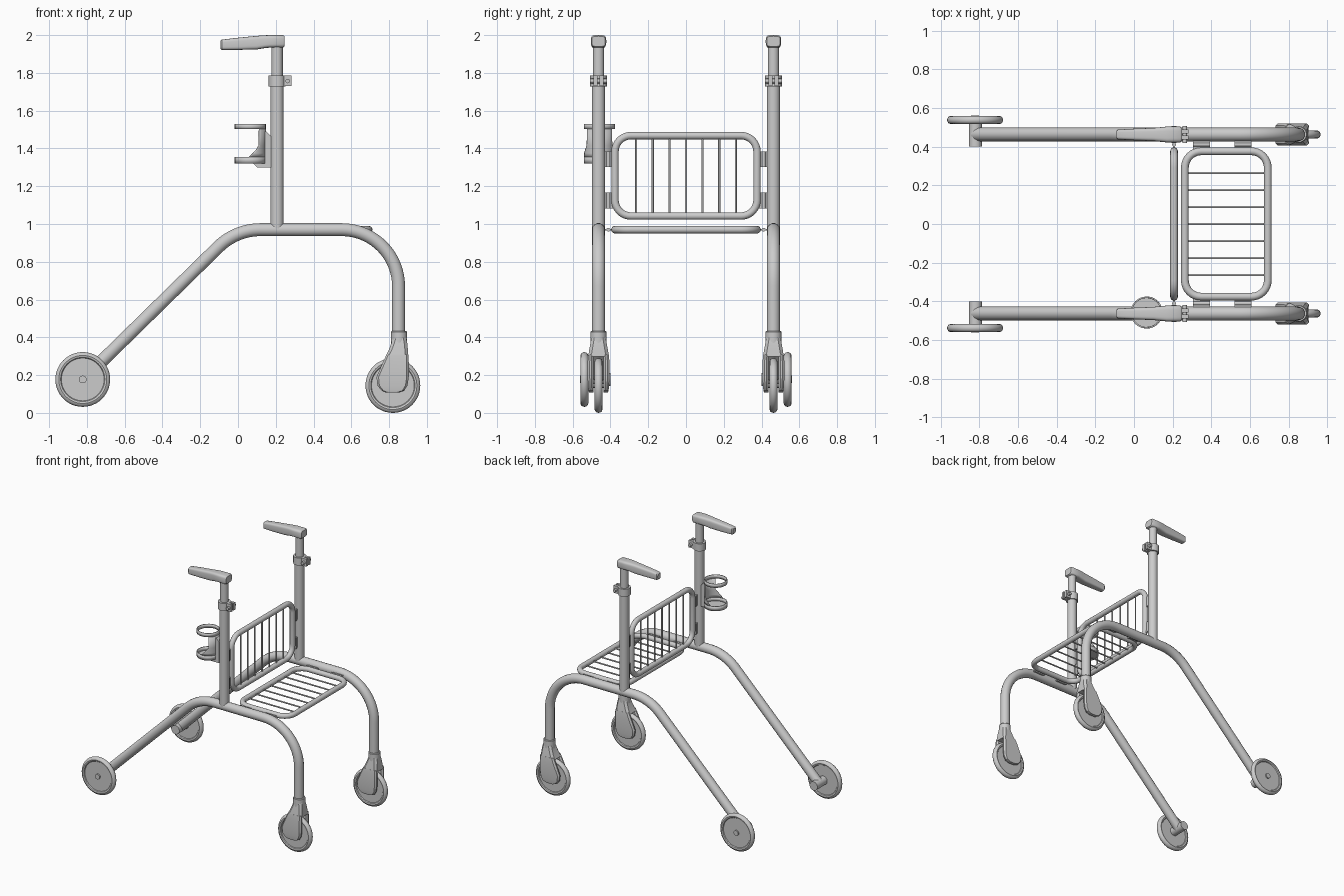
import bpy, bmesh, math
from math import sin, cos, pi, radians
from mathutils import Vector

if "Cube" in bpy.data.objects:
    bpy.data.objects.remove(bpy.data.objects["Cube"])

Y = 0.463      # side frame offset
SX = 0.207     # stem position along x


def finish(ob, angle=35):
    bpy.ops.object.select_all(action='DESELECT')
    ob.select_set(True)
    bpy.context.view_layer.objects.active = ob
    bpy.ops.object.shade_smooth_by_angle(angle=radians(angle))
    return ob


def loft(name, groups, angle=35):
    """Each group is a list of closed rings, skinned together and capped."""
    bm = bmesh.new()
    for rings in groups:
        vs = [[bm.verts.new(p) for p in r] for r in rings]
        n = len(vs[0])
        for a, b in zip(vs, vs[1:]):
            for i in range(n):
                j = (i + 1) % n
                bm.faces.new((a[i], a[j], b[j], b[i]))
        bm.faces.new(vs[0][::-1])
        bm.faces.new(vs[-1])
    bmesh.ops.recalc_face_normals(bm, faces=bm.faces)
    me = bpy.data.meshes.new(name)
    bm.to_mesh(me)
    bm.free()
    ob = bpy.data.objects.new(name, me)
    bpy.context.collection.objects.link(ob)
    return finish(ob, angle)


def lathe(center, axis, profile, n=32):
    """Rings from a (radius, offset) profile around the x, y or z axis."""
    c, k = Vector(center), 'xyz'.index(axis)
    rings = []
    for r, h in profile:
        ring = []
        for i in range(n):
            a = 2 * pi * i / n
            p = [0, 0, 0]
            p[k], p[(k + 1) % 3], p[(k + 2) % 3] = h, r * cos(a), r * sin(a)
            ring.append(c + Vector(p))
        rings.append(ring)
    return rings


def rod(center, axis, r, half, n=24):
    return lathe(center, axis, [(r, -half), (r, half)], n)


def box(x0, x1, y0, y1, z0, z1):
    return [[(x0, y0, z), (x1, y0, z), (x1, y1, z), (x0, y1, z)] for z in (z0, z1)]


def tube(name, pts, r, cyclic=False):
    cu = bpy.data.curves.new(name, 'CURVE')
    cu.dimensions = '3D'
    cu.bevel_depth, cu.bevel_resolution, cu.use_fill_caps = r, 5, True
    sp = cu.splines.new('POLY')
    sp.points.add(len(pts) - 1)
    for p, q in zip(sp.points, pts):
        p.co = (*q, 1)
    sp.use_cyclic_u = cyclic
    ob = bpy.data.objects.new(name, cu)
    bpy.context.collection.objects.link(ob)
    bpy.ops.object.select_all(action='DESELECT')
    ob.select_set(True)
    bpy.context.view_layer.objects.active = ob
    bpy.ops.object.convert(target='MESH')
    return finish(bpy.context.object, 50)


def arc(cx, cz, r, a0, a1, n=12):
    return [(cx + r * cos(radians(a0 + (a1 - a0) * i / n)),
             cz + r * sin(radians(a0 + (a1 - a0) * i / n))) for i in range(n + 1)]


WHEEL = [(.02, -.022), (.02, -.012), (.113, -.012), (.117, -.018), (.127, -.021),
         (.137, -.017), (.143, -.009), (.145, 0)]
WHEEL += [(r, -h) for r, h in WHEEL[-2::-1]]

# Caster fork rows: z, x left, x right, half width
PLATE = [(.108, .785, .85, .05), (.118, .76, .88, .053), (.145, .738, .897, .056),
         (.19, .733, .904, .058), (.27, .768, .904, .058), (.31, .787, .902, .054)]
CROWN = [(.298, .78, .902, .055), (.33, .797, .9, .05), (.37, .812, .896, .043), (.40, .82, .89, .038)]


def slab(z, x0, x1, y0, y1, c=.012):
    """Chamfered rectangle ring at height z."""
    c = min(c, (y1 - y0) * .35)
    return [(x0 + c, y0, z), (x1 - c, y0, z), (x1, y0 + c, z), (x1, y1 - c, z),
            (x1 - c, y1, z), (x0 + c, y1, z), (x0, y1 - c, z), (x0, y0 + c, z)]


# Handle sections: x, centre z, half height, half width
GRIP = [(-.093, 1.949, .02, .018), (-.086, 1.949, .027, .025), (0, 1.954, .032, .03),
        (.1, 1.96, .036, .034), (.14, 1.965, .034, .038), (.17, 1.967, .033, .041),
        (.238, 1.967, .033, .041), (.247, 1.967, .027, .035)]


def grip_ring(x, zc, hz, hy, y, n=32):
    ring = []
    for i in range(n):
        c, s = cos(2 * pi * i / n), sin(2 * pi * i / n)
        ring.append((x, y + hy * math.copysign(abs(c) ** .5, c),
                     zc + hz * math.copysign(abs(s) ** .5, s)))
    return ring


for s, side in ((-1, "right"), (1, "left")):
    y = s * Y
    # bent side frame
    path = [(-.82, .177)] + arc(.12, .65, .32, 134, 90) + arc(.55, .67, .3, 90, 0, 18) + [(.85, .38)]
    tube(f"{side}_side_frame", [(x, y, z) for x, z in path], .035)
    # rear wheel and axle housing
    loft(f"{side}_rear_axle", [rod((-.82, s * .46, .177), 'y', .034, .06)])
    loft(f"{side}_rear_wheel", [lathe((-.822, s * .538, .177), 'y', WHEEL, 48)])
    # front caster
    loft(f"{side}_caster_wheel", [lathe((.82, y, .145), 'y', WHEEL, 48)])
    loft(f"{side}_caster_fork",
         [[slab(z, a, b, y + (.026 if t > 0 else -h), y + (h if t > 0 else -.026))
           for z, a, b, h in PLATE] for t in (-1, 1)]
         + [[slab(z, a, b, y - h, y + h, .016) for z, a, b, h in CROWN]], 30)
    loft(f"{side}_caster_socket", [lathe((.853, y, 0), 'z', [(.043, .34), (.043, .428), (.039, .433)])])
    loft(f"{side}_caster_axle", [rod((.82, y, .145), 'y', .012, .05)])
    # stem, sliding inner post and clamp
    loft(f"{side}_stem", [rod((SX, y, 1.375), 'z', .035, .4)])
    loft(f"{side}_inner_post", [rod((SX, y, 1.8), 'z', .03, .15)])
    loft(f"{side}_clamp",
         [rod((SX, y, 1.758), 'z', .045, .029)]
         + [box(.23, .283, y + a, y + b, 1.73, 1.787) for a, b in ((-.026, -.006), (.006, .026))]
         + [rod((.263, y, 1.757), 'y', .012, .045, 16)])
    # handle
    loft(f"{side}_handle", [[grip_ring(*g, y) for g in GRIP]], 40)
    # hinge brackets for seat and backrest
    y0, y1 = sorted((s * .385, s * .435))
    for i, x in enumerate((.35, .563)):
        loft(f"{side}_seat_bracket_{i + 1}",
             [box(x - .044, x + .044, y0, y1, .966, .974), rod((x, s * .411, .97), 'x', .01, .044, 12)])
    for i, z in enumerate((1.125, 1.343)):
        loft(f"{side}_backrest_bracket_{i + 1}",
             [box(SX - .004, SX + .004, y0, y1, z - .042, z + .042),
              rod((SX, s * .411, z), 'z', .01, .042, 12)])


def rack(name, place, u0, u1):
    """Rounded tube frame with seven wires; place maps (u, y) to 3D."""
    hy, r, um, hu = .376, .085, (u0 + u1) / 2, (u1 - u0) / 2
    pts = []
    for k, (a, b) in enumerate(((1, 1), (-1, 1), (-1, -1), (1, -1))):
        pts += arc(um + a * (hu - r), b * (hy - r), r, 90 * k, 90 * k + 90, 8)
    tube(name + "_frame", [place(u, v) for u, v in pts], .02, True)
    for i in range(-3, 4):
        tube(f"{name}_wire_{i + 4}", [place(u0, i * .088), place(u1, i * .088)], .0055)


rack("seat", lambda u, v: (u, v, .97), .263, .692)
rack("backrest", lambda u, v: (SX, v, u), 1.042, 1.468)

# cup holder: two rings, curved back panel, floor and bracket
CX, CY, R = .065, -.458, .083


def ring_band(z0, z1):
    prof = [(R - .008, z0), (R, z0), (R, z1), (R - .008, z1), (R - .008, z0)]
    return lathe((CX, CY, 0), 'z', prof, 40)


def cup_band(name, rows):
    """Curved sheet; rows give height and half angle about the back."""
    bm = bmesh.new()
    grid = []
    for z, half in rows:
        grid.append([bm.verts.new((CX + R * cos(radians(half * t / 12)),
                                   CY + R * sin(radians(half * t / 12)), z)) for t in range(-12, 13)])
    for a, b in zip(grid, grid[1:]):
        for i in range(24):
            bm.faces.new((a[i], a[i + 1], b[i + 1], b[i]))
    bmesh.ops.remove_doubles(bm, verts=bm.verts, dist=1e-5)
    me = bpy.data.meshes.new(name)
    bm.to_mesh(me)
    bm.free()
    ob = bpy.data.objects.new(name, me)
    bpy.context.collection.objects.link(ob)
    mod = ob.modifiers.new("thickness", 'SOLIDIFY')
    mod.thickness, mod.offset = .008, -1
    finish(ob)


cup_band("cup_holder_top_ring", [(1.502, 180), (1.53, 180)])
cup_band("cup_holder_bottom_ring", [(1.32, 180), (1.355, 180)])
cup_band("cup_holder_back", [(1.355, 95), (1.375, 80), (1.395, 66), (1.415, 55), (1.502, 53)])
loft("cup_holder_floor", [rod((CX, CY, 1.324), 'z', R - .003, .004, 40)])
side = [(.142, 1.49), (.15, 1.49), (.174, 1.465), (.174, 1.3), (.1, 1.3), (.08, 1.322), (.142, 1.322)]
loft("cup_holder_bracket", [[[(x, CY + d, z) for x, z in side] for d in (-.025, .025)]])
